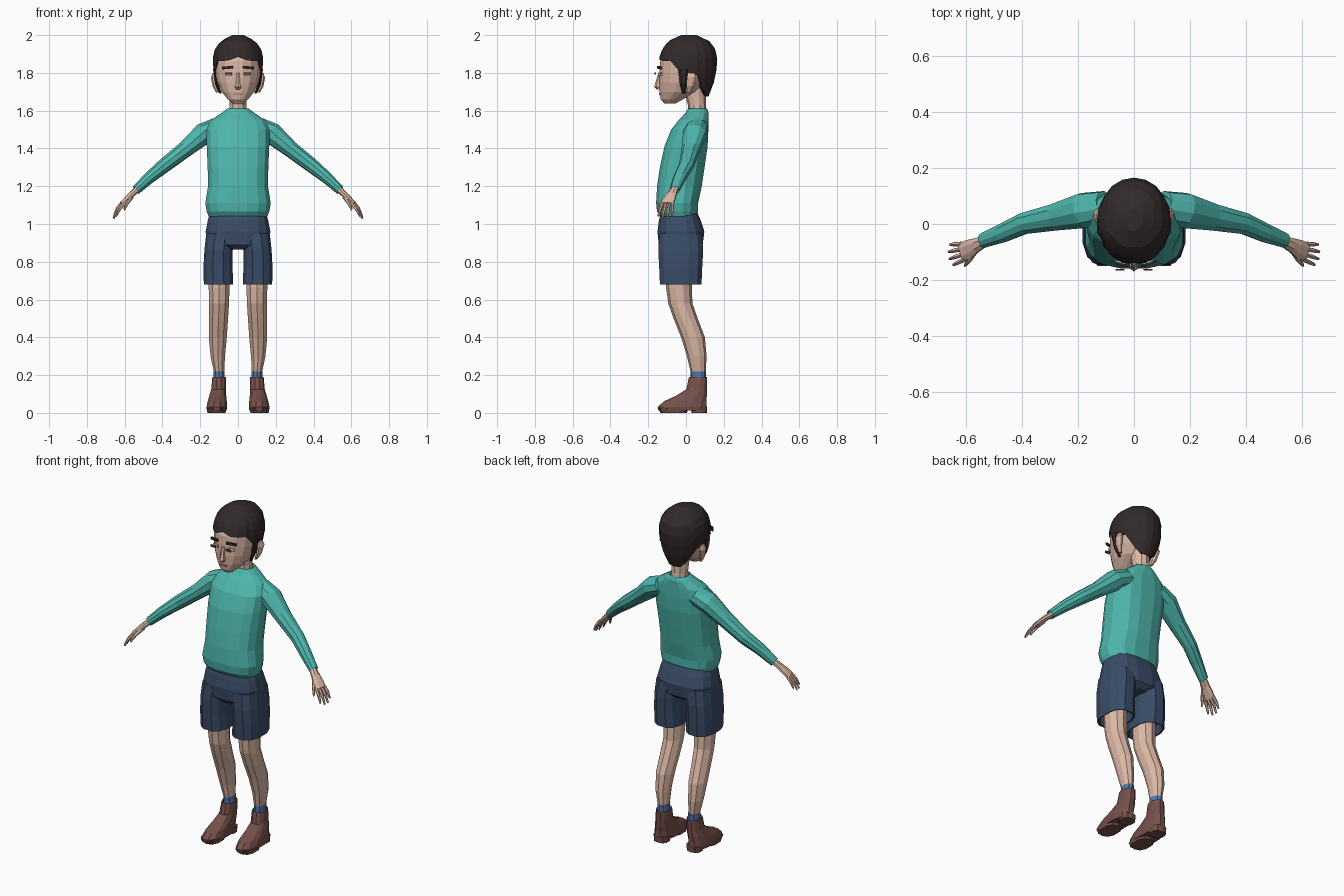
import bpy, bmesh, math
from mathutils import Vector, Matrix


def material(name, r, g, b):
    lin = [(c / 255 / 12.92 if c < 11 else ((c / 255 + 0.055) / 1.055) ** 2.4) for c in (r, g, b)]
    m = bpy.data.materials.new(name)
    m.diffuse_color = (*lin, 1)
    return m


SKIN = material("skin", 220, 184, 165)
HAIR = material("dark_hair", 50, 42, 42)
TEAL = material("teal_knit", 78, 182, 172)
NAVY = material("navy_cloth", 58, 77, 104)
BROWN = material("brown_leather", 118, 80, 74)
BLUE = material("blue_sock", 76, 120, 172)
WHITE = material("eye_white", 215, 200, 195)
LID = material("eye_brown", 95, 55, 50)
LIP = material("lip", 190, 140, 125)


def finish(name, bm, mat):
    bmesh.ops.recalc_face_normals(bm, faces=bm.faces)
    me = bpy.data.meshes.new(name)
    bm.to_mesh(me)
    bm.free()
    me.materials.append(mat)
    ob = bpy.data.objects.new(name, me)
    bpy.context.collection.objects.link(ob)
    return ob


def skin_rings(bm, rings, cap=True):
    rows = [[bm.verts.new(p) for p in r] for r in rings]
    n = len(rows[0])
    for a, b in zip(rows, rows[1:]):
        for i in range(n):
            bm.faces.new((a[i], a[(i + 1) % n], b[(i + 1) % n], b[i]))
    if cap:
        bm.faces.new(rows[0])
        bm.faces.new(rows[-1])


def loft(name, mat, rings, n=12, e=2.0, s=1, u=(1, 0, 0), v=(0, 1, 0)):
    """Rings are (x, y, z, half size along u, half size along v); s = -1 mirrors in x."""
    bm, pts = bmesh.new(), []
    u, v = Vector(u), Vector(v)
    for x, y, z, a, b in rings:
        row = []
        for i in range(n):
            t = 2 * math.pi * (i + 0.5) / n
            c, d = math.cos(t), math.sin(t)
            p = Vector((x, y, z)) + u * (a * math.copysign(abs(c) ** (2 / e), c)) \
                + v * (b * math.copysign(abs(d) ** (2 / e), d))
            row.append((p.x * s, p.y, p.z))
        pts.append(row)
    skin_rings(bm, pts)
    return finish(name, bm, mat)


def plate(name, mat, loc, size, yaw=0, roll=0):
    bm = bmesh.new()
    m = Matrix.Translation(loc) @ Matrix.Rotation(yaw, 4, 'Z') @ Matrix.Rotation(roll, 4, 'Y') \
        @ Matrix.Diagonal((*size, 1))
    bmesh.ops.create_cube(bm, size=1, matrix=m)
    return finish(name, bm, mat)


# Head, neck and nose
loft("head", SKIN, [(0, -.085, 1.638, .03, .03), (0, -.075, 1.66, .055, .06),
                    (0, -.04, 1.70, .088, .102), (0, -.02, 1.75, .111, .124),
                    (0, -.005, 1.80, .122, .138), (0, 0, 1.86, .125, .14),
                    (0, .005, 1.92, .108, .12), (0, .01, 1.96, .07, .08)], n=16)
loft("neck", SKIN, [(0, .062, 1.57, .055, .047), (0, .058, 1.63, .046, .048),
                    (0, .045, 1.72, .048, .06)], n=10)
loft("nose", SKIN, [(0, -.138, 1.80, .009, .008), (0, -.145, 1.745, .013, .018),
                    (0, -.146, 1.725, .019, .023), (0, -.14, 1.712, .013, .014)], n=6)
plate("mouth", LIP, (0, -.139, 1.688), (.042, .008, .01))

# Hair shell whose lower edge follows the hairline around the head
PROFILE = [(1.67, .055, .062, .062), (1.74, .03, .105, .115), (1.80, .015, .127, .145),
           (1.87, .01, .135, .157), (1.93, .015, .122, .138), (1.97, .015, .09, .107),
           (2.0, .015, .03, .04)]


def hair_size(z):
    for p, q in zip(PROFILE, PROFILE[1:]):
        if z <= q[0] + 1e-6:
            f = (z - p[0]) / (q[0] - p[0])
            return [p[k] + (q[k] - p[k]) * f for k in (1, 2, 3)]
    return PROFILE[-1][1:]


def hairline(deg):
    for limit, z in ((12, 1.885), (35, 1.868), (55, 1.862), (75, 1.80), (88, 1.765), (112, 1.79), (130, 1.70)):
        if deg < limit:
            return z
    return 1.675


bm, rows = bmesh.new(), []
for k in range(-1, 8):
    row = []
    for i in range(20):
        t = 2 * math.pi * i / 20
        zb = hairline(math.degrees(min(t, 2 * math.pi - t)))
        z = zb + (2 - zb) * math.sin(max(k, 0) / 7 * math.pi / 2)
        cy, a, b = hair_size(z)
        f = 0.7 if k < 0 else 1
        row.append((f * a * math.sin(t), cy - f * b * math.cos(t), z + (.01 if k < 0 else 0)))
    rows.append(row)
skin_rings(bm, rows, cap=False)
bm.verts.ensure_lookup_table()
bm.faces.new(bm.verts[-20:])
finish("hair", bm, HAIR)

# Sweater body with rolled hem and collar
loft("sweater_body", TEAL, [(0, -.035, 1.06, .14, .085), (0, -.04, 1.04, .158, .098),
                            (0, -.045, 1.065, .168, .11), (0, -.047, 1.11, .176, .113),
                            (0, -.035, 1.20, .161, .12), (0, -.02, 1.30, .163, .12),
                            (0, 0, 1.41, .168, .116), (0, .02, 1.50, .17, .1),
                            (0, .04, 1.55, .145, .08), (0, .058, 1.588, .088, .062),
                            (0, .062, 1.612, .056, .05), (0, .062, 1.60, .046, .042)], n=16, e=2.5)

# Shorts seat
loft("shorts_seat", NAVY, [(0, -.03, .865, .06, .09), (0, -.028, .89, .165, .118),
                           (0, -.027, .96, .174, .126), (0, -.033, 1.02, .162, .112),
                           (0, -.036, 1.06, .15, .098)], n=16, e=2.6)

for s, side in ((1, "left"), (-1, "right")):
    # Face details and ears
    plate("eye_white_" + side, WHITE, (s * .05, -.137, 1.793), (.036, .008, .016), s * .3)
    plate("eyelid_" + side, LID, (s * .05, -.163, 1.797), (.032, .006, .012))
    plate("eyebrow_" + side, HAIR, (s * .055, -.141, 1.828), (.058, .009, .014), s * .3, s * .08)
    loft("ear_" + side, SKIN, [(.108, .015, 1.695, .008, .01), (.122, .022, 1.73, .014, .02),
                               (.13, .03, 1.775, .014, .028), (.126, .028, 1.80, .008, .018)], n=8, s=s)
    loft("sideburn_" + side, HAIR, [(.092, -.012, 1.69, .007, .008), (.112, -.014, 1.74, .01, .018),
                                    (.123, -.014, 1.82, .011, .03)], n=6, s=s)

    # Sleeve, palm and fingers share a frame across the arm
    d = Vector((.43, -.12, -.33)).normalized()
    u = d.cross(Vector((0, 0, 1))).normalized()
    v = d.cross(u)
    loft("sleeve_" + side, TEAL, [(.10, .06, 1.515, .06, .055), (.18, .048, 1.48, .065, .058),
                                  (.28, .025, 1.395, .05, .044), (.39, .003, 1.31, .04, .039),
                                  (.47, -.033, 1.245, .035, .032), (.54, -.06, 1.18, .027, .025),
                                  (.53, -.056, 1.19, .02, .019)], n=10, s=s, u=u, v=v)
    loft("palm_" + side, SKIN, [(.52, -.055, 1.197, .019, .017), (.565, -.077, 1.155, .028, .016),
                                (.59, -.09, 1.13, .036, .014), (.615, -.1, 1.105, .035, .012)],
         n=8, s=s, u=u, v=v)
    for k in range(4):
        o = (k - 1.5) * .0185
        base = Vector((.608, -.098, 1.11)) - Vector((u.x, u.y, 0)) * o * (1 if u.y < 0 else -1)
        reach = (.85, 1.0, .97, .78)[k]
        mid = base + Vector((.031, -.008 + o * .25, -.037)) * reach
        tip = base + Vector((.052, -.014 + o * .4, -.08)) * reach
        loft(f"finger_{k + 1}_{side}", SKIN, [(*base, .009, .01), (*mid, .0085, .009), (*tip, .005, .005)],
             n=6, s=s, u=u, v=v)
    loft("thumb_" + side, SKIN, [(.56, -.085, 1.15, .014, .014), (.585, -.125, 1.115, .011, .011),
                                 (.603, -.148, 1.075, .006, .006)], n=6, s=s, u=u, v=v)

    # Shorts leg with a hollow opening
    loft("shorts_leg_" + side, NAVY, [(.095, -.028, .95, .075, .115), (.103, -.028, .86, .077, .122),
                                      (.106, -.028, .77, .079, .117), (.103, -.028, .68, .08, .113),
                                      (.103, -.028, .683, .072, .103), (.103, -.028, .74, .068, .1)],
         n=12, e=2.6, s=s)

    # Bare leg, sock and boot
    loft("leg_" + side, SKIN, [(.1, -.035, .76, .062, .07), (.1, -.037, .66, .058, .068),
                               (.1, -.03, .58, .055, .064), (.103, -.002, .50, .053, .064),
                               (.107, .037, .40, .05, .063), (.107, .057, .30, .04, .052),
                               (.1, .065, .21, .028, .039)], n=10, s=s)
    loft("sock_" + side, BLUE, [(.1, .065, .16, .03, .042), (.1, .065, .22, .031, .042)], n=10, s=s)
    loft("boot_" + side, BROWN, [(.112, -.02, .012, .053, .13), (.112, -.02, .032, .056, .134),
                                 (.11, -.004, .062, .052, .115), (.107, .03, .092, .046, .083),
                                 (.103, .056, .125, .04, .056), (.1, .064, .19, .037, .05),
                                 (.1, .064, .18, .03, .042)], n=12, e=2.3, s=s)
    loft("boot_heel_" + side, BROWN, [(.108, .07, 0, .042, .04), (.108, .07, .035, .044, .042)],
         n=10, e=2.8, s=s)
    loft("boot_sole_" + side, BROWN, [(.114, -.065, 0, .05, .07), (.114, -.068, .025, .055, .082)],
         n=10, e=2.5, s=s)
